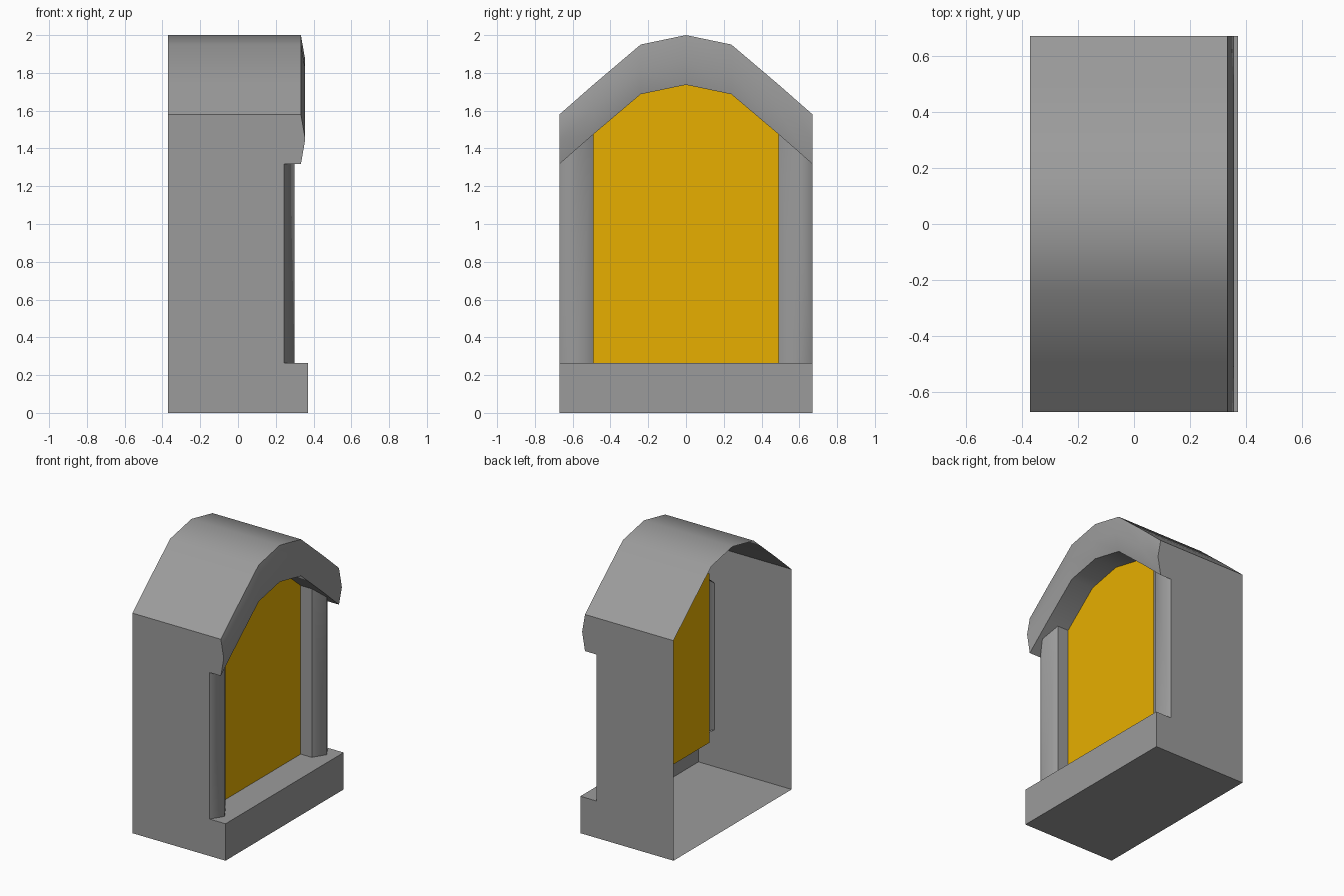
import bpy, bmesh, math
from mathutils import Vector

if "Cube" in bpy.data.objects:
    bpy.data.objects.remove(bpy.data.objects["Cube"])

# Key dimensions (x = depth, front of the dormer faces +x, back is open)
W, IN = 0.67, 0.49                                # outer and opening half widths
BACK, PANE, WALL, BASE = -0.37, 0.155, 0.243, 0.37  # x stations
EAVE, RIDGE, SILL, BAND = 0.333, 0.356, 0.265, 0.263
half = [(0.0, 2.0), (0.24, 1.95), (IN, 1.738), (W, 1.58)]
arch = [(-y, z) for y, z in reversed(half[1:])] + half
inner = arch[1:-1]                                # part over the opening

# Materials
def material(name, color):
    mat = bpy.data.materials.new(name)
    mat.diffuse_color = color
    mat.use_nodes = True
    mat.node_tree.nodes["Principled BSDF"].inputs["Base Color"].default_value = mat.diffuse_color
    return mat


STONE = material("grey_stone", (0.33, 0.33, 0.33, 1))
GLASS = material("yellow_glass", (0.80, 0.43, 0.0, 1))


def lerp_rows(points, x, drop):
    return [(x, y, z - drop) for y, z in points]


def strip(*rows):
    """Quads between consecutive rows of points."""
    return [[a[i], a[i + 1], b[i + 1], b[i]]
            for a, b in zip(rows, rows[1:]) for i in range(len(a) - 1)]


def build(name, polys, facing, smooth=None, mat=STONE):
    """Join polygons into one sheet whose faces point along 'facing'."""
    bm = bmesh.new()
    for p in polys:
        bm.faces.new([bm.verts.new(c) for c in p])
    bmesh.ops.remove_doubles(bm, verts=bm.verts, dist=1e-4)
    bm.normal_update()
    for f in bm.faces:
        if f.normal.dot(Vector(facing)) < 0:
            f.normal_flip()
    me = bpy.data.meshes.new(name)
    bm.to_mesh(me)
    bm.free()
    me.materials.append(mat)
    ob = bpy.data.objects.new(name, me)
    bpy.context.collection.objects.link(ob)
    if smooth:
        bpy.ops.object.select_all(action='DESELECT')
        ob.select_set(True)
        bpy.context.view_layer.objects.active = ob
        bpy.ops.object.shade_smooth_by_angle(angle=math.radians(smooth))
    return ob


# Roof skin, bulged arch band on the front, and arch underside
build("roof", strip(lerp_rows(arch, BACK, 0), lerp_rows(arch, EAVE, 0)), (0, 0, 1), 35)
build("arch_band", strip(lerp_rows(arch, EAVE, 0), lerp_rows(arch, RIDGE, BAND / 2),
                         lerp_rows(arch, EAVE, BAND)), (1, 0, 0), 35)
build("arch_underside",
      strip(lerp_rows(arch, WALL, BAND), lerp_rows(arch, EAVE, BAND)) +
      strip(lerp_rows(inner, PANE, BAND), lerp_rows(inner, WALL, BAND)), (0, 0, -1), 35)

# Floor, base front and stepped sill
build("floor", [[(BACK, -W, 0), (BACK, W, 0), (BASE, W, 0), (BASE, -W, 0)]], (0, 0, -1))
build("base_front", [[(BASE, -W, 0), (BASE, W, 0), (BASE, W, SILL), (BASE, -W, SILL)]], (1, 0, 0))
sill = [(BASE, W), (WALL, W), (WALL, IN), (PANE, IN)]
sill += [(x, -y) for x, y in reversed(sill)]
build("sill", [[(x, y, SILL) for x, y in sill]], (0, 0, 1))

# Yellow window pane
build("window_pane", [[(PANE, -IN, SILL), (PANE, IN, SILL)] +
                      lerp_rows(inner, PANE, BAND)[::-1]], (1, 0, 0), mat=GLASS)

# Mirrored sides: wall, ridged pilaster and opening reveal
z_out, z_in = 1.58 - BAND, 1.738 - BAND
z_mid = (z_out + z_in) / 2
wall = [(BACK, 0), (BASE, 0), (BASE, SILL), (WALL, SILL), (WALL, z_out),
        (EAVE, z_out), (RIDGE, 1.58 - BAND / 2), (EAVE, 1.58), (BACK, 1.58)]
for s, side in ((-1, "near"), (1, "far")):
    build(side + "_wall", [[(x, s * W, z) for x, z in wall]], (0, s, 0))
    plan = [(WALL, W, z_out), (0.30, (W + IN) / 2, z_mid), (WALL, IN, z_in)]
    build(side + "_pilaster", strip([(x, s * y, SILL) for x, y, z in plan],
                                    [(x, s * y, z) for x, y, z in plan]), (1, 0, 0), 75)
    build(side + "_reveal", [[(PANE, s * IN, SILL), (WALL, s * IN, SILL),
                              (WALL, s * IN, z_in), (PANE, s * IN, z_in)]], (0, -s, 0))
